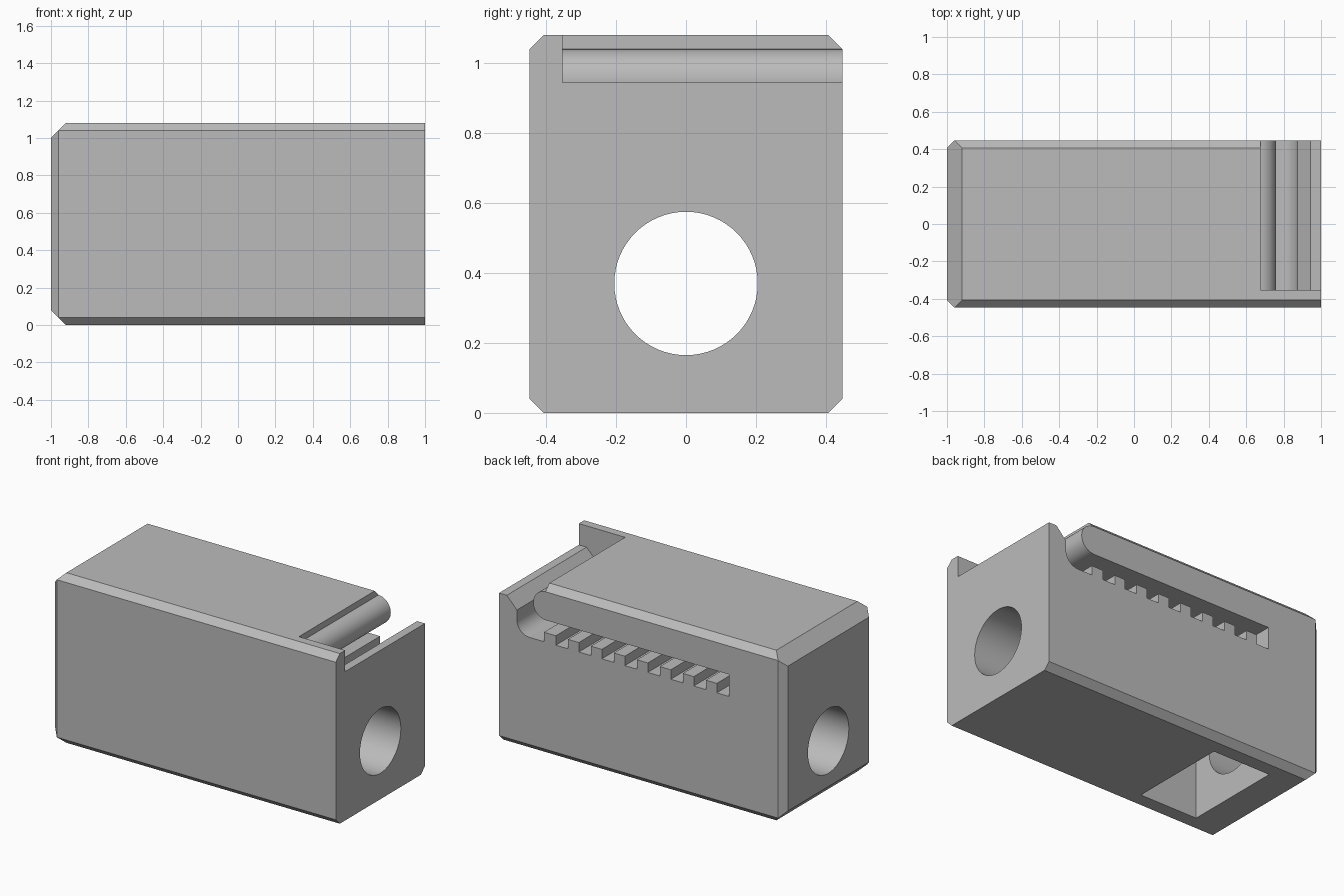
import bpy, bmesh
from math import sin, cos, pi, radians
from mathutils import Vector

cube = bpy.data.objects.get("Cube")
if cube:
    bpy.data.objects.remove(cube, do_unlink=True)

HALF_L, HALF_W, TALL = 1.0, 0.447, 1.08

grey = bpy.data.materials.new("light_grey_plastic")
grey.use_nodes = True
colour = (0.5, 0.5, 0.5, 1)
grey.diffuse_color = colour
grey.node_tree.nodes["Principled BSDF"].inputs["Base Color"].default_value = colour


def make_object(name, bm):
    bmesh.ops.recalc_face_normals(bm, faces=bm.faces[:])
    mesh = bpy.data.meshes.new(name)
    bm.to_mesh(mesh)
    bm.free()
    mesh.materials.append(grey)
    obj = bpy.data.objects.new(name, mesh)
    bpy.context.collection.objects.link(obj)
    return obj


def prism(name, points, extrusion):
    """Extrude a closed outline of 3D points along a vector."""
    bm = bmesh.new()
    face = bm.faces.new([bm.verts.new(p) for p in points])
    grown = bmesh.ops.extrude_face_region(bm, geom=[face])["geom"]
    verts = [v for v in grown if isinstance(v, bmesh.types.BMVert)]
    bmesh.ops.translate(bm, verts=verts, vec=extrusion)
    return make_object(name, bm)


def arc(cx, cz, r, start, end, steps):
    angles = [radians(start + (end - start) * i / steps) for i in range(steps + 1)]
    return [(cx + r * cos(a), cz + r * sin(a)) for a in angles]


def carve(target, cutter):
    cutter.hide_render = True
    mod = target.modifiers.new("cut", "BOOLEAN")
    mod.operation, mod.solver, mod.object = "DIFFERENCE", "EXACT", cutter
    bpy.context.view_layer.objects.active = target
    bpy.ops.object.modifier_apply(modifier=mod.name)
    bpy.data.objects.remove(cutter, do_unlink=True)


# Block, with chamfered long edges and a chamfered left-hand end
bm = bmesh.new()
bmesh.ops.create_cube(bm, size=1)
bmesh.ops.scale(bm, vec=(2 * HALF_L, 2 * HALF_W, TALL), verts=bm.verts[:])
bmesh.ops.translate(bm, vec=(0, 0, TALL / 2), verts=bm.verts[:])


def chamfer(point, normal):
    geom = bm.verts[:] + bm.edges[:] + bm.faces[:]
    bmesh.ops.bisect_plane(bm, geom=geom, plane_co=point, plane_no=Vector(normal).normalized(),
                           clear_outer=True)
    bmesh.ops.holes_fill(bm, edges=[e for e in bm.edges if e.is_boundary])


small, large = 0.04, 0.08
for side in (-1, 1):
    for z, up in ((0, -1), (TALL, 1)):
        chamfer((0, side * (HALF_W - small), z), (0, side, up))
    chamfer((-HALF_L, side * (HALF_W - small), 0), (-1, side, 0))
for z, up in ((0, -1), (TALL, 1)):
    chamfer((-HALF_L + large, 0, z), (-1, 0, up))
block = make_object("belt_clamp_block", bm)

# Screw hole along the whole length
hole = [(-1.2, y, z) for y, z in arc(0, 0.37, 0.205, 0, 360, 64)[:-1]]
carve(block, prism("screw_hole", hole, (2.4, 0, 0)))

# Nut pocket, open underneath, with a pointed roof
pocket = [(-0.32, -0.1), (0.32, -0.1), (0.32, 0.555), (0, 0.74), (-0.32, 0.555)]
carve(block, prism("nut_pocket", [(-0.725, y, z) for y, z in pocket], (0.405, 0, 0)))

# Belt slot: entry over the end wall, round bend, toothed floor, rounded lip
floor, tooth_top, roof = 0.72, 0.78, 0.86
pitch, gap, inner_end = 0.1615, 0.085, -0.614
slot = [(1.1, 0.945), (0.945, 0.945), (0.875, 0.87)]
slot += arc(0.785, 0.81, 0.09, 0, -90, 10)
slot += [(0.685, floor), (0.685, tooth_top)]
for i in reversed(range(8)):
    x = inner_end + i * pitch
    slot += [(x + gap, tooth_top), (x + gap, floor), (x, floor)]
    if i:
        slot.append((x, tooth_top))
slot.append((inner_end, roof))
slot += arc(0.67, 0.95, 0.09, -90, 90, 20)
slot += [(0.675, 1.04), (0.675, 1.2), (1.1, 1.2)]
carve(block, prism("belt_slot", [(x, -0.353, z) for x, z in slot], (0, 1, 0)))

# Smooth the round surfaces, keep the edges sharp
bpy.ops.object.select_all(action="DESELECT")
block.select_set(True)
bpy.context.view_layer.objects.active = block
bpy.ops.object.shade_smooth_by_angle(angle=radians(25))
